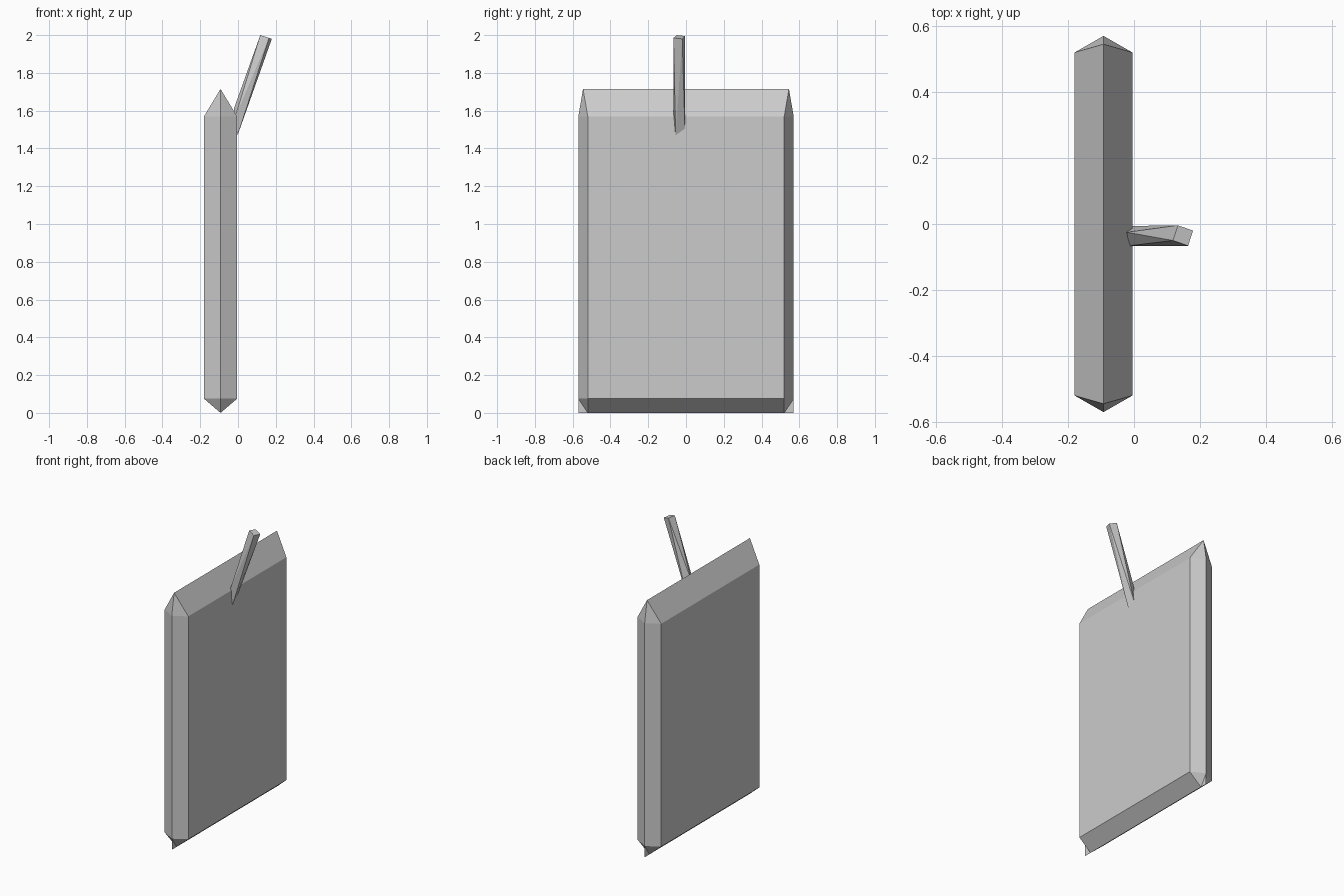
import bpy, bmesh

if "Cube" in bpy.data.objects:
    bpy.data.objects.remove(bpy.data.objects["Cube"])

grey = bpy.data.materials.new("light grey")
grey.diffuse_color = (0.6, 0.6, 0.6, 1)
grey.use_nodes = True
grey.node_tree.nodes["Principled BSDF"].inputs["Base Color"].default_value = grey.diffuse_color


def hull_object(name, points, fins=()):
    """Flat-faced convex solid, plus optional thin triangular fins."""
    bm = bmesh.new()
    for p in points:
        bm.verts.new(p)
    bmesh.ops.convex_hull(bm, input=bm.verts[:])
    bmesh.ops.dissolve_limit(bm, angle_limit=0.01, verts=bm.verts[:], edges=bm.edges[:])
    bmesh.ops.recalc_face_normals(bm, faces=bm.faces[:])
    for fin in fins:
        bm.faces.new([bm.verts.new(p) for p in fin])
    mesh = bpy.data.meshes.new(name)
    bm.to_mesh(mesh)
    bm.free()
    mesh.materials.append(grey)
    obj = bpy.data.objects.new(name, mesh)
    bpy.context.collection.objects.link(obj)
    return obj


# Slab: bevelled on every edge, ridged along top, bottom and ends
CX, HALF = -0.0925, 0.0875
LOW, HIGH, TOP = 0.075, 1.57, 1.715
slab, fins = [], []
for s in (-1, 1):
    for z in (LOW, HIGH):
        slab += [(CX - HALF, s * 0.52, z), (CX + HALF, s * 0.52, z), (CX, s * 0.57, z)]
    slab += [(CX, s * 0.545, TOP), (CX, s * 0.52, 0)]
    # thin corner web under each end
    fins.append([(CX, s * 0.57, LOW), (CX, s * 0.57, 0), (CX, s * 0.52, 0)][::s])
hull_object("slab_body", slab, fins)

# Slanted, twisted four-sided stem leaning out of the slab
hull_object("slanted_stem", [
    (0.118, -0.05, 2.0), (0.133, -0.004, 1.995), (0.179, -0.02, 1.98), (0.164, -0.066, 1.985),
    (-0.022, -0.025, 1.61), (-0.003, -0.006, 1.505), (-0.002, -0.055, 1.47), (-0.014, -0.066, 1.57),
])
